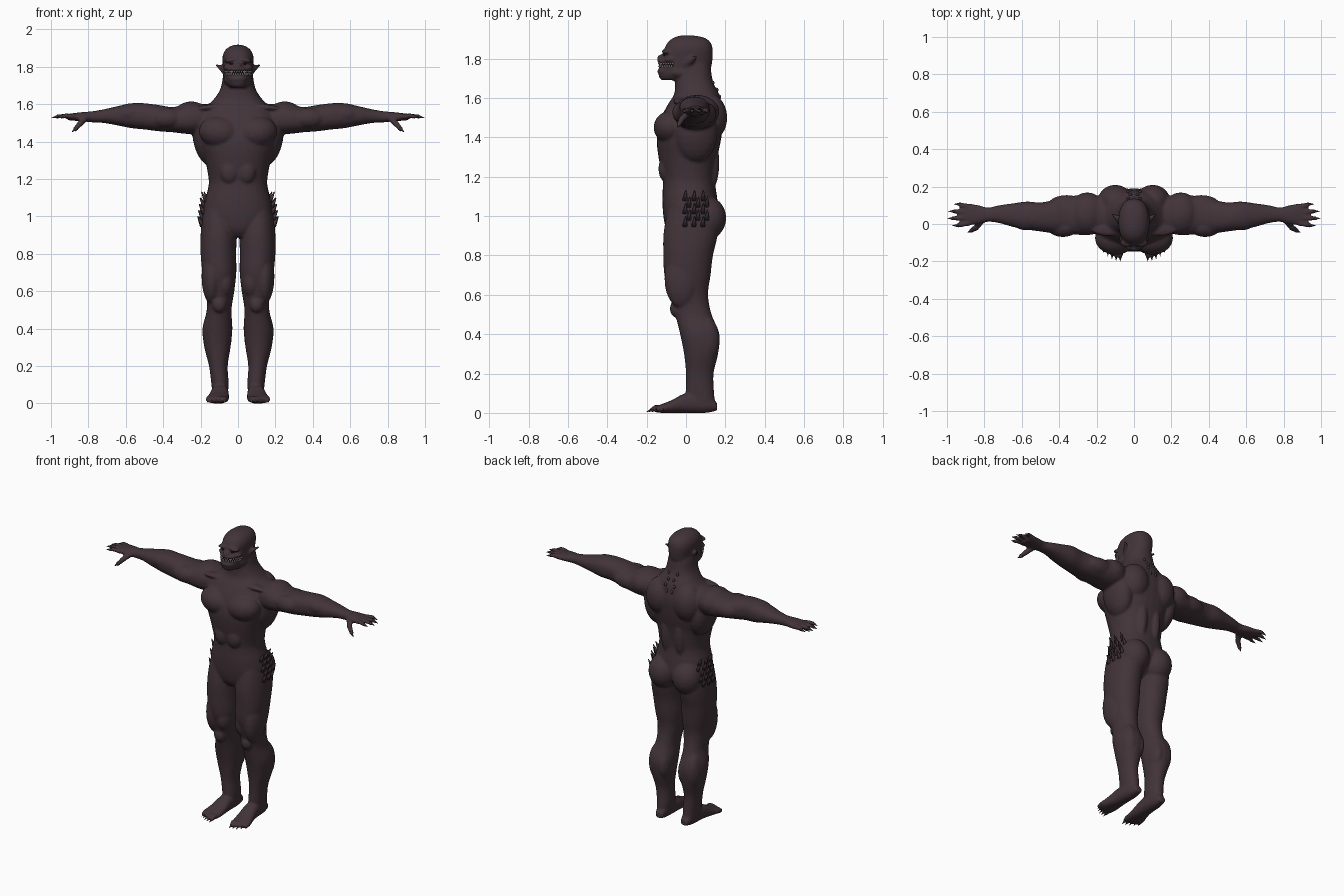
import bpy, bmesh
from math import sin, cos, pi, radians
from mathutils import Vector, Matrix
from mathutils.bvhtree import BVHTree

default = bpy.data.objects.get("Cube")
if default:
    bpy.data.objects.remove(default)


def material(name, colour):
    mat = bpy.data.materials.new(name)
    mat.use_nodes = True
    mat.diffuse_color = (*colour, 1)
    bsdf = mat.node_tree.nodes["Principled BSDF"]
    bsdf.inputs["Base Color"].default_value = (*colour, 1)
    bsdf.inputs["Roughness"].default_value = 0.7
    return mat


skin = material("dark plum skin", (0.055, 0.034, 0.041))
dark = material("mouth black", (0.012, 0.007, 0.009))
ivory = material("ivory teeth", (0.62, 0.58, 0.5))


def finish(bm, name, mat):
    bmesh.ops.recalc_face_normals(bm, faces=bm.faces)
    mesh = bpy.data.meshes.new(name)
    bm.to_mesh(mesh)
    bm.free()
    obj = bpy.data.objects.new(name, mesh)
    bpy.context.collection.objects.link(obj)
    mesh.materials.append(mat)
    mesh.shade_smooth()
    return obj


def smooth_rows(rows, steps=4):
    """Catmull-Rom interpolation between the given cross-sections."""
    out = []
    for i in range(len(rows) - 1):
        quad = [rows[max(0, i - 1)], rows[i], rows[i + 1], rows[min(len(rows) - 1, i + 2)]]
        for k in range(steps):
            t = k / steps
            out.append([b + 0.5 * t * (c - a + t * (2 * a - 5 * b + 4 * c - d + t * (3 * (b - c) + d - a)))
                        for a, b, c, d in zip(*quad)])
    return out + [list(rows[-1])]


def loft(bm, axis, rows, side=1, power=2.3, count=32):
    """Skin along an axis; each row is position, then low/high on the other two axes."""
    others = [a for a in range(3) if a != axis]
    rings = []
    for pos, a0, a1, b0, b1 in smooth_rows(rows):
        ring = []
        for k in range(count):
            c, s = cos(2 * pi * k / count), sin(2 * pi * k / count)
            co = [0, 0, 0]
            co[axis] = pos
            for ax, lo, hi, w in ((others[0], a0, a1, c), (others[1], b0, b1, s)):
                w = abs(w) ** (2 / power) * (1 if w > 0 else -1)
                co[ax] = (lo + hi) / 2 + (hi - lo) / 2 * w
            co[0] *= side
            ring.append(bm.verts.new(co))
        rings.append(ring)
    for low, high in zip(rings, rings[1:]):
        for k in range(count):
            n = (k + 1) % count
            bm.faces.new((low[k], low[n], high[n], high[k]))
    bm.faces.new(rings[0])
    bm.faces.new(rings[-1])


def ball(bm, centre, radii, side=1, tilt=0):
    centre = (centre[0] * side, centre[1], centre[2])
    mat = (Matrix.Translation(centre) @ Matrix.Rotation(radians(tilt * side), 4, 'Y')
           @ Matrix.Diagonal((*radii, 1)))
    bmesh.ops.create_uvsphere(bm, u_segments=20, v_segments=12, radius=1, matrix=mat)


def spike(bm, start, end, r1, r2=0, segments=10):
    start, end = Vector(start), Vector(end)
    line = end - start
    mat = Matrix.Translation((start + end) / 2) @ line.to_track_quat('Z', 'Y').to_matrix().to_4x4()
    bmesh.ops.create_cone(bm, cap_ends=True, segments=segments, radius1=r1, radius2=r2,
                          depth=line.length, matrix=mat)


def digit(bm, claws, base, knuckle, tip, end, r, side):
    """Two rounded bones, with a claw added to the claw mesh."""
    pts = [Vector((p[0] * side, p[1], p[2])) for p in (base, knuckle, tip, end)]
    for p, q, a, b in ((pts[0], pts[1], r, r * 0.95), (pts[1], pts[2], r * 0.95, r * 0.75)):
        spike(bm, p, q, a, b)
        ball(bm, q, (b * 1.05,) * 3)
    spike(claws, pts[2] - (pts[3] - pts[2]) * 0.3, pts[3], r * 0.72)


body, claws = bmesh.new(), bmesh.new()

# Torso and neck
torso = [(0.89, 0.06, -0.07, 0.08), (0.93, 0.13, -0.1, 0.13), (1.0, 0.185, -0.115, 0.165),
         (1.08, 0.178, -0.12, 0.16), (1.15, 0.16, -0.118, 0.15), (1.2, 0.157, -0.12, 0.148),
         (1.3, 0.175, -0.14, 0.16), (1.4, 0.205, -0.148, 0.18), (1.5, 0.215, -0.125, 0.19),
         (1.57, 0.19, -0.09, 0.18), (1.62, 0.135, -0.06, 0.168), (1.68, 0.095, -0.055, 0.138),
         (1.75, 0.08, -0.05, 0.125), (1.8, 0.07, -0.04, 0.11)]
loft(body, 2, [(z, -w, w, y0, y1) for z, w, y0, y1 in torso])

# Head with heavy jaw
head = [(1.69, 0.042, -0.125, 0.03), (1.71, 0.062, -0.138, 0.09), (1.75, 0.074, -0.137, 0.125),
        (1.8, 0.079, -0.122, 0.135), (1.85, 0.083, -0.11, 0.135), (1.885, 0.071, -0.09, 0.122),
        (1.907, 0.046, -0.06, 0.09), (1.918, 0.015, -0.02, 0.03)]
loft(body, 2, [(z, -w, w, y0, y1) for z, w, y0, y1 in head])
ball(body, (0, -0.125, 1.803), (0.02, 0.022, 0.018))
ball(body, (0, -0.112, 1.787), (0.052, 0.036, 0.01))
ball(body, (0, -0.105, 1.735), (0.052, 0.042, 0.02))

arm = [(0.15, -0.04, 0.14, 1.45, 1.6), (0.25, -0.06, 0.16, 1.44, 1.6), (0.35, -0.052, 0.145, 1.45, 1.585),
       (0.42, -0.05, 0.13, 1.455, 1.595), (0.5, -0.04, 0.115, 1.465, 1.605),
       (0.57, -0.03, 0.12, 1.472, 1.605), (0.65, -0.015, 0.11, 1.488, 1.588),
       (0.72, 0.005, 0.1, 1.5, 1.572), (0.78, 0.012, 0.088, 1.503, 1.562),
       (0.83, 0, 0.1, 1.508, 1.558), (0.88, -0.005, 0.108, 1.512, 1.552), (0.91, 0.01, 0.1, 1.515, 1.547)]
leg = [(0.03, 0.06, 0.135, 0.01, 0.15), (0.1, 0.05, 0.142, 0, 0.143), (0.2, 0.055, 0.155, 0, 0.14),
       (0.3, 0.04, 0.18, -0.01, 0.163), (0.4, 0.03, 0.19, -0.03, 0.17), (0.5, 0.035, 0.167, -0.055, 0.13),
       (0.6, 0.02, 0.172, -0.083, 0.112), (0.7, 0.009, 0.19, -0.11, 0.125),
       (0.8, 0.01, 0.2, -0.115, 0.137), (0.9, 0.008, 0.2, -0.115, 0.16),
       (1.0, 0.02, 0.19, -0.1, 0.16), (1.08, 0.04, 0.17, -0.08, 0.13)]
foot = [(0.158, 0.068, 0.118, 0.012, 0.05), (0.1, 0.055, 0.135, 0, 0.1), (0, 0.05, 0.145, 0, 0.1),
        (-0.07, 0.048, 0.16, 0, 0.066), (-0.12, 0.05, 0.172, 0, 0.046), (-0.15, 0.056, 0.17, 0.002, 0.034)]

# Muscles: centre, radii, tilt
muscles = [
    ((0.098, -0.075, 1.45), (0.112, 0.09, 0.085), -8),    # chest
    ((0.17, 0.05, 1.42), (0.072, 0.11, 0.15), 10),        # side of back
    ((0.1, 0.12, 1.5), (0.095, 0.09, 0.12), 0),           # shoulder blade
    ((0.05, 0.1, 1.27), (0.045, 0.07, 0.17), 0),          # lower back
    ((0.25, 0.055, 1.53), (0.1, 0.115, 0.085), 0),        # shoulder
    ((0.13, -0.03, 1.585), (0.1, 0.035, 0.016), 5),       # collar bone
    ((0.088, 0.105, 0.99), (0.095, 0.1, 0.11), 0),        # buttock
    ((0.045, -0.105, 1.24), (0.05, 0.035, 0.065), 0),     # belly
    ((0.14, -0.02, 0.68), (0.055, 0.09, 0.15), 0),        # outer thigh
    ((0.07, -0.03, 0.65), (0.05, 0.07, 0.09), 0),         # inner thigh
    ((0.1, -0.05, 0.53), (0.038, 0.032, 0.045), 0),       # knee
    ((0.135, 0.1, 0.37), (0.052, 0.07, 0.12), 0),         # outer calf
    ((0.075, 0.1, 0.36), (0.042, 0.07, 0.1), 0),          # inner calf
    ((0.38, -0.015, 1.525), (0.085, 0.055, 0.055), 0),    # upper arm front
    ((0.36, 0.1, 1.52), (0.1, 0.055, 0.055), 0),          # upper arm back
    ((0.57, 0.04, 1.55), (0.1, 0.075, 0.055), 5),         # forearm
    ((0.036, -0.098, 1.836), (0.04, 0.026, 0.012), 10),   # brow
    ((0.055, -0.08, 1.795), (0.025, 0.03, 0.014), 0),     # cheek
    ((0.058, -0.03, 1.73), (0.02, 0.05, 0.024), 0),       # jaw corner
]

for side in (1, -1):
    loft(body, 0, arm, side)
    loft(body, 2, leg, side, 2.15)
    loft(body, 1, foot, side)
    for centre, radii, tilt in muscles:
        ball(body, centre, radii, side, tilt)
    # Fingers, spread like a fan, and thumb
    for i, reach in enumerate((0.975, 1.0, 0.995, 0.965)):
        y = 0.004 + 0.03 * i
        spread = (i - 1.5) * 0.008
        digit(body, claws, (0.88, y, 1.533), (0.92, y + spread / 2, 1.538),
              (reach - 0.03, y + spread, 1.533), (reach, y + spread, 1.526), 0.0145, side)
    digit(body, claws, (0.815, 0.015, 1.525), (0.845, -0.02, 1.495),
          (0.87, -0.035, 1.467), (0.89, -0.045, 1.45), 0.017, side)
    # Toes
    for i in range(5):
        x = 0.07 + 0.022 * i
        y = -0.172 + 0.003 * i * i
        digit(body, claws, (x, -0.12, 0.022), (x + 0.002, y + 0.02, 0.026),
              (x + 0.003, y, 0.016), (x + 0.004, y - 0.03, 0.005), 0.0165 - 0.0008 * i, side)
    # Pointed ears
    spike(body, (0.06 * side, 0.005, 1.775), (0.118 * side, 0.055, 1.812), 0.026, 0.005)

# Fuse all the parts into one smooth skin
skin_obj = finish(body, "body", skin)
bpy.context.view_layer.objects.active = skin_obj
remesh = skin_obj.modifiers.new("fuse", 'REMESH')
remesh.mode = 'VOXEL'
remesh.voxel_size = 0.0075
remesh.use_smooth_shade = True
relax = skin_obj.modifiers.new("relax", 'SMOOTH')
relax.factor = 0.5
relax.iterations = 4
for name in ("fuse", "relax"):
    bpy.ops.object.modifier_apply(modifier=name)
skin_obj.data.shade_smooth()
finish(claws, "claws", skin)

probe = bmesh.new()
probe.from_mesh(skin_obj.data)
tree = BVHTree.FromBMesh(probe)
probe.free()


def on_skin(origin, direction):
    point = tree.ray_cast(Vector(origin), Vector(direction).normalized())[0]
    return point if point else Vector(origin)


def on_mouth(angle, z):
    out = Vector((sin(angle), -cos(angle), 0))
    return on_skin(Vector((0, -0.05, z)) + out * 0.4, -out) + out * 0.002


# Mouth band and teeth
mouth, teeth = bmesh.new(), bmesh.new()
angles = [radians(a) for a in range(-80, 81, 8)]
columns = [[mouth.verts.new(on_mouth(a, z)) for z in (1.757, 1.767, 1.777)] for a in angles]
for left, right in zip(columns, columns[1:]):
    for k in range(2):
        mouth.faces.new((left[k], right[k], right[k + 1], left[k + 1]))
finish(mouth, "mouth", dark)
for i, a in enumerate(angles[1:-1]):
    fang = i in (6, 12)
    spike(teeth, on_mouth(a, 1.756), on_mouth(a, 1.782 if fang else 1.768), 0.006 if fang else 0.0045, 0.001, 6)
    spike(teeth, on_mouth(a + 0.07, 1.778), on_mouth(a + 0.07, 1.767), 0.004, 0.001, 6)
finish(teeth, "teeth", ivory)

# Sunken eyes, hip scales and nape scales
eyes, scales = bmesh.new(), bmesh.new()
for side in (1, -1):
    ball(eyes, on_skin((0.034 * side, -0.5, 1.817), (0, 1, 0)), (0.013, 0.003, 0.005))
    for row in range(5):
        for k in range(3):
            y = -0.005 + 0.045 * k + 0.02 * (row % 2)
            p = on_skin((0.5 * side, y, 0.96 + 0.033 * row), (-side, 0, 0))
            spike(scales, p - Vector((0.004 * side, 0, 0.01)),
                  p + Vector((0.022 * side, 0.004, 0.04)), 0.014, 0.002, 8)
    for row in range(4):
        p = on_skin(((0.02 + 0.012 * (row % 2)) * side, 0.5, 1.57 + 0.035 * row), (0, -1, 0))
        ball(scales, p, (0.009, 0.008, 0.012))
finish(eyes, "eyes", dark)
finish(scales, "skin_scales", skin)
